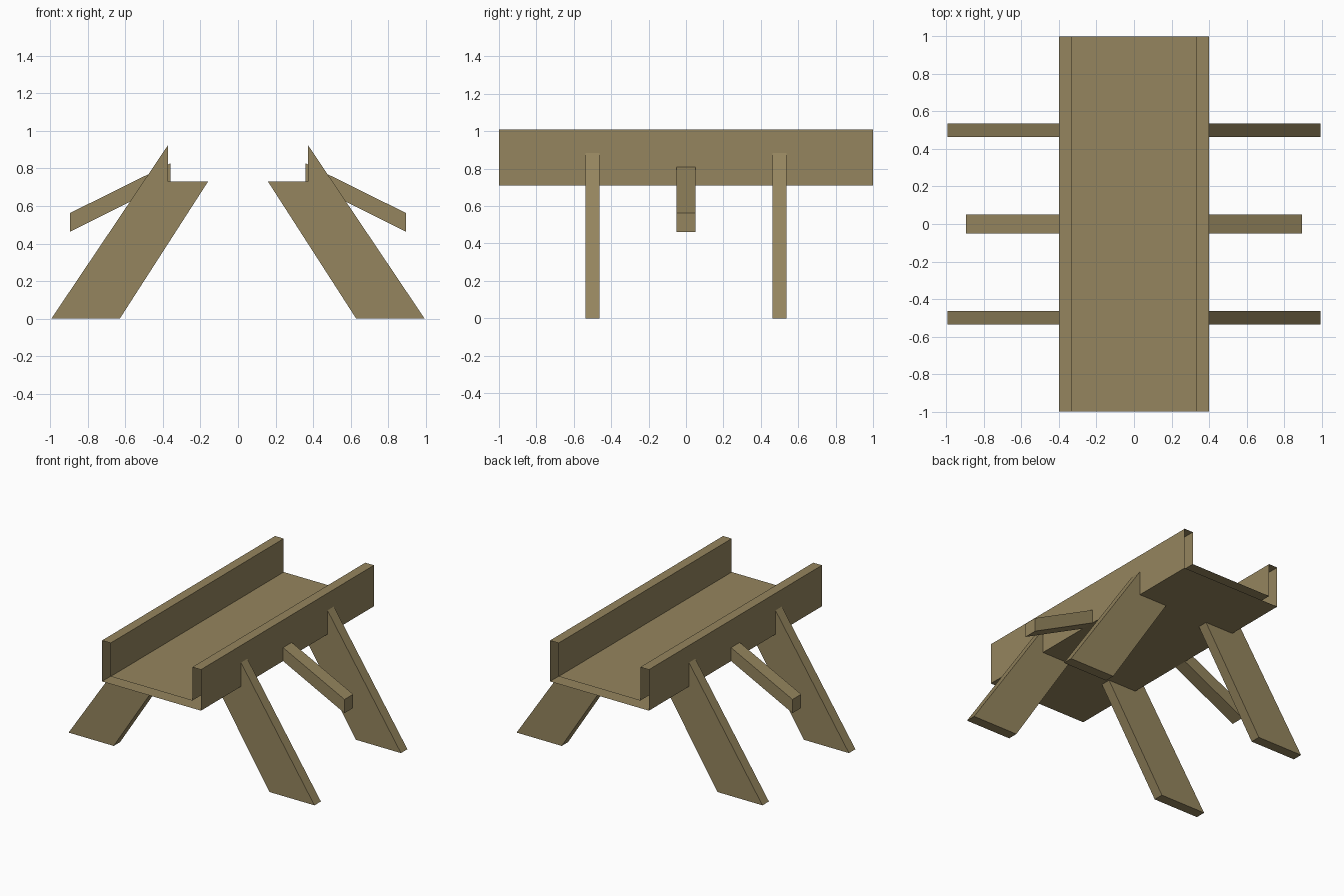
import bpy

if "Cube" in bpy.data.objects:
    bpy.data.objects.remove(bpy.data.objects["Cube"])

wood = bpy.data.materials.new("weathered wood")
wood.diffuse_color = (0.30, 0.235, 0.112, 1)
wood.use_nodes = True
wood.node_tree.nodes["Principled BSDF"].inputs["Base Color"].default_value = wood.diffuse_color


def prism(name, profile, y0, y1, caps=True):
    """Extrude a counter-clockwise (x, z) outline along y."""
    n = len(profile)
    verts = [(x, y, z) for y in (y0, y1) for x, z in profile]
    faces = [(i, n + i, n + (i + 1) % n, (i + 1) % n) for i in range(n)]
    if caps:
        faces += [tuple(range(n)), tuple(reversed(range(n, 2 * n)))]
    mesh = bpy.data.meshes.new(name)
    mesh.from_pydata(verts, [], faces)
    mesh.materials.append(wood)
    obj = bpy.data.objects.new(name, mesh)
    bpy.context.collection.objects.link(obj)
    return obj


def mirrored(profile):
    return [(-x, z) for x, z in reversed(profile)]


# trough: U-shaped section with open ends
prism("trough", [(-0.4, 0.71), (0.4, 0.71), (0.4, 1.01), (0.33, 1.01),
                 (0.33, 0.765), (-0.33, 0.765), (-0.33, 1.01), (-0.4, 1.01)],
      -1, 1, caps=False)

# splayed legs notched around the trough, and sloping side handles
leg = [(0.63, 0), (0.995, 0), (0.373, 0.925), (0.373, 0.73), (0.16, 0.73)]
handle = [(0.36, 0.73), (0.897, 0.462), (0.897, 0.562), (0.36, 0.828)]
for side, flip in (("right", lambda p: p), ("left", mirrored)):
    for end, y in (("front", -0.5), ("back", 0.5)):
        prism(f"{end}_{side}_leg", flip(leg), y - 0.037, y + 0.037)
    prism(f"{side}_handle", flip(handle), -0.05, 0.05)
